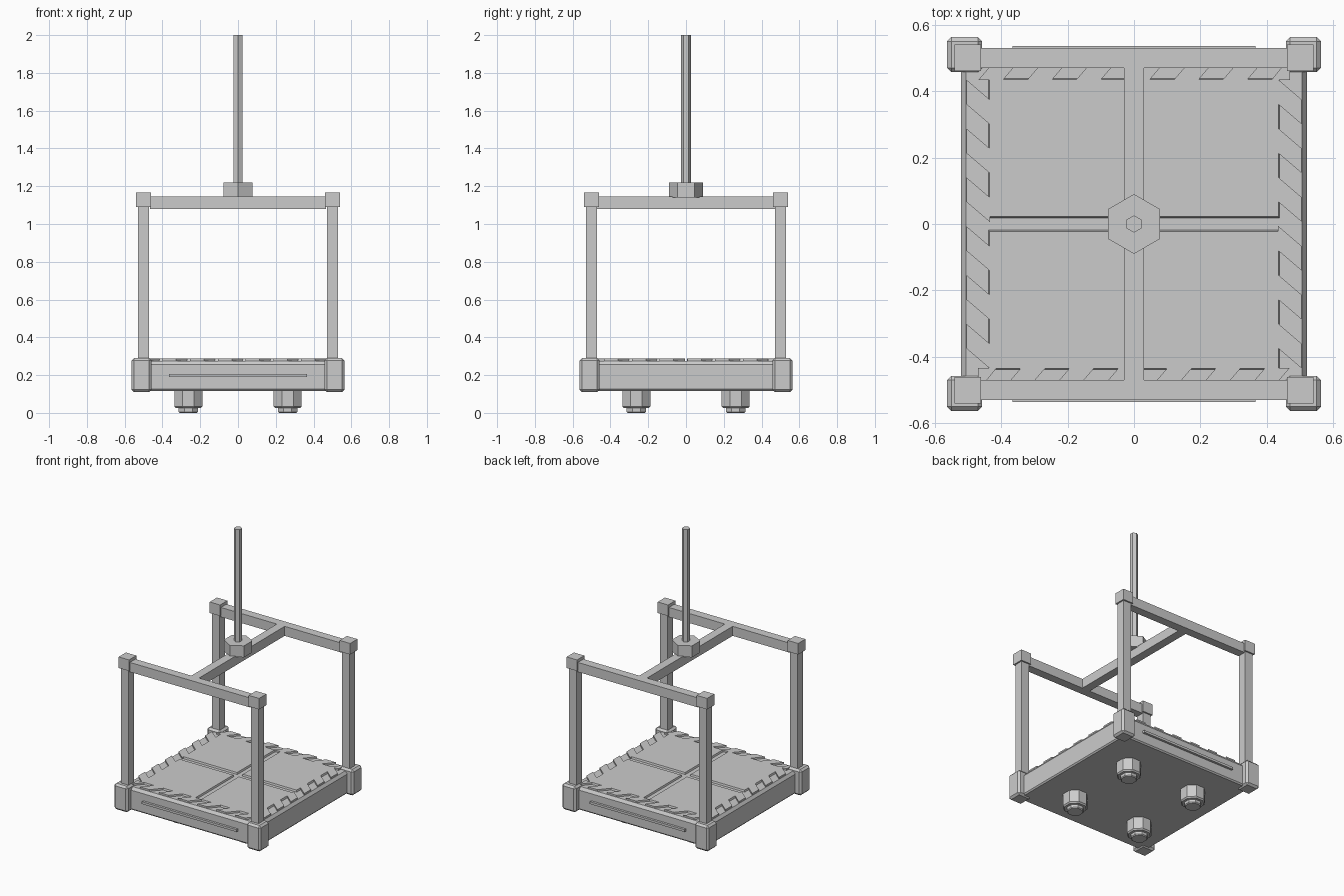
import bpy, bmesh, math
from mathutils import Matrix

if "Cube" in bpy.data.objects:
    bpy.data.objects.remove(bpy.data.objects["Cube"])


def loft(name, rings):
    """Closed solid from stacked rings; each ring is (points_xy, z)."""
    bm = bmesh.new()
    loops = [[bm.verts.new((x, y, z)) for x, y in pts] for pts, z in rings]
    n = len(loops[0])
    for a, b in zip(loops, loops[1:]):
        for i in range(n):
            j = (i + 1) % n
            bm.faces.new((a[i], a[j], b[j], b[i]))
    bm.faces.new(loops[0][::-1])
    bm.faces.new(loops[-1])
    bmesh.ops.recalc_face_normals(bm, faces=bm.faces)
    me = bpy.data.meshes.new(name)
    bm.to_mesh(me)
    bm.free()
    ob = bpy.data.objects.new(name, me)
    bpy.context.collection.objects.link(ob)
    return ob


def rect(x0, x1, y0, y1, inset=0):
    return [(x0 + inset, y0 + inset), (x1 - inset, y0 + inset),
            (x1 - inset, y1 - inset), (x0 + inset, y1 - inset)]


def ngon(n, r, cx=0, cy=0, turn=0.0):
    return [(cx + r * math.cos(turn + 2 * math.pi * i / n),
             cy + r * math.sin(turn + 2 * math.pi * i / n)) for i in range(n)]


def box(name, x0, x1, y0, y1, z0, z1, bevel=0):
    r = rect(x0, x1, y0, y1)
    ob = loft(name, [(r, z0), (r, z1)])
    if bevel:
        m = ob.modifiers.new("bevel", 'BEVEL')
        m.width = bevel
        m.segments = 1
    return ob


# Platform body with chamfered rim
B = 0.52
loft("platform_body", [(rect(-B, B, -B, B, i), z) for i, z in
                       ((0.008, 0.117), (0, 0.126), (0, 0.255), (0.014, 0.275))])

# Four floor panels separated by a cross-shaped groove
for sx in (0, 1):
    for sy in (0, 1):
        x0, y0 = -0.435 + sx * 0.457, -0.435 + sy * 0.457
        loft("floor_panel", [(rect(x0, x0 + 0.413, y0, y0 + 0.413, -0.005), 0.27),
                             (rect(x0, x0 + 0.413, y0, y0 + 0.413), 0.287)])

# Slanted warning stripes around the border
P = 0.147
for side in range(4):
    start, count = ((-0.431, 7), (-0.398, 6))[side % 2]
    for k in range(count):
        x = start + k * P
        pts = [(x - 0.037, 0.434), (x + 0.037, 0.434), (x + 0.097, 0.504), (x + 0.023, 0.504)]
        pts = [(max(-0.47, min(0.47, u)), v) for u, v in pts]
        st = loft("warning_stripe", [(pts, 0.27), (pts, 0.287)])
        st.data.transform(Matrix.Rotation(side * math.pi / 2, 4, 'Z'))

# Raised strips on front and back
for s in (-1, 1):
    ys = sorted((s * 0.51, s * 0.536))
    box("side_strip", -0.365, 0.365, ys[0], ys[1], 0.19, 0.206)

# Corner blocks, posts, caps and feet
for sx in (-1, 1):
    for sy in (-1, 1):
        cx, cy = sx * 0.51, sy * 0.51
        box("corner_block", cx - 0.053, cx + 0.053, cy - 0.053, cy + 0.053, 0.11, 0.29, 0.013)
        cx, cy = sx * 0.5, sy * 0.5
        box("post", cx - 0.03, cx + 0.03, cy - 0.03, cy + 0.03, 0.28, 1.10)
        box("post_cap", cx - 0.04, cx + 0.04, cy - 0.04, cy + 0.04, 1.09, 1.167)
        fx, fy, t = sx * 0.263, sy * 0.263, math.pi / 8
        loft("foot", [(ngon(8, r, fx, fy, t), z) for r, z in
                      ((0.05, 0), (0.055, 0.006), (0.055, 0.025), (0.072, 0.025),
                       (0.08, 0.034), (0.08, 0.12))])

# Upper frame beams
for s in (-1, 1):
    box("cross_beam", -0.465, 0.465, s * 0.5 - 0.03, s * 0.5 + 0.03, 1.08, 1.146)
box("centre_beam", -0.03, 0.03, -0.472, 0.472, 1.08, 1.146)

# Hexagonal collar and rod
for name, r, z0, z1 in (("collar", 0.09, 1.14, 1.22), ("rod", 0.026, 1.2, 2.0)):
    h = ngon(6, r, turn=math.pi / 2)
    loft(name, [(h, z0), (h, z1)])
